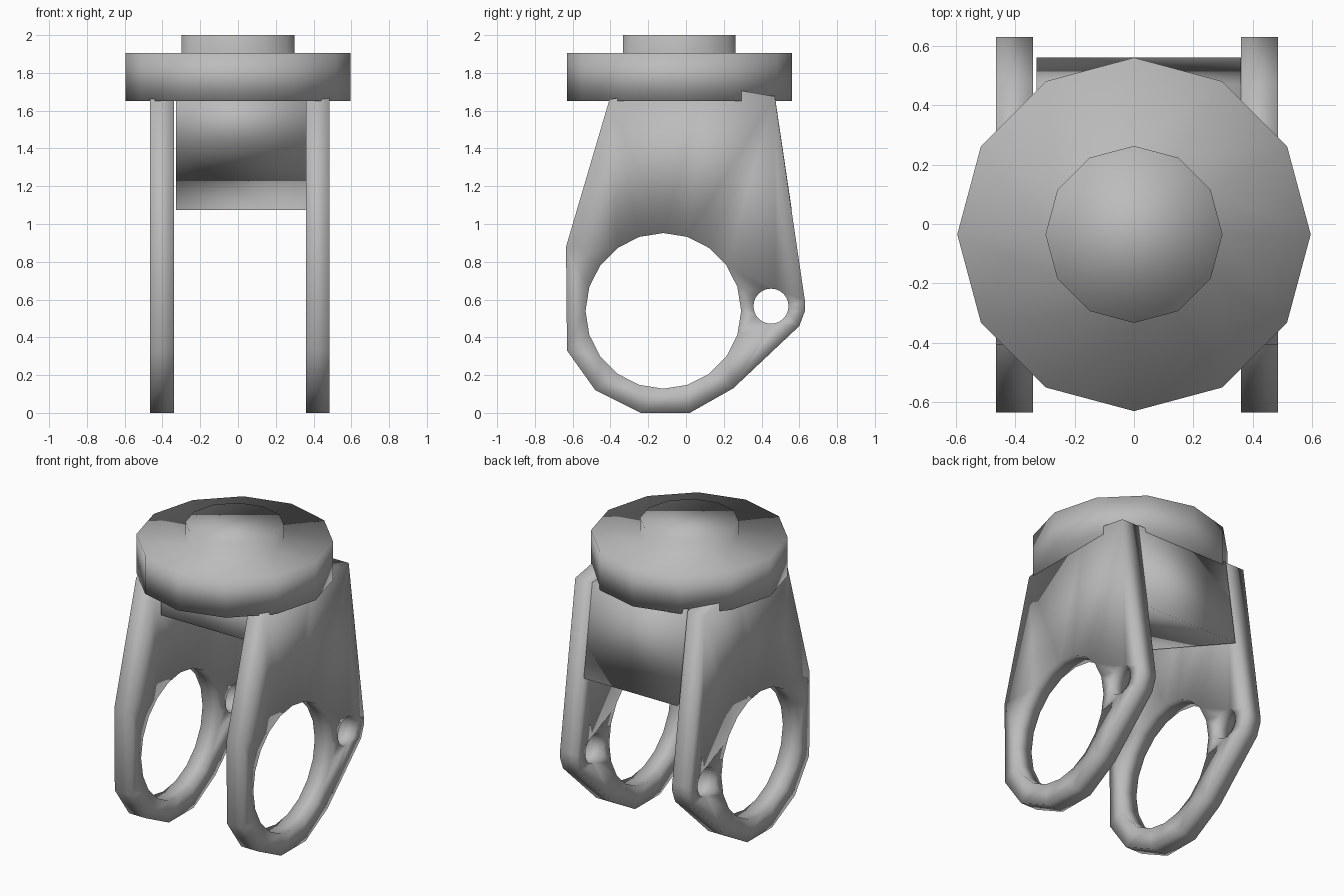
import bpy, bmesh, math

if "Cube" in bpy.data.objects:
    bpy.data.objects.remove(bpy.data.objects["Cube"])

GREY = (0.5, 0.5, 0.5, 1.0)
metal = bpy.data.materials.new("grey metal")
metal.use_nodes = True
metal.diffuse_color = GREY
metal.node_tree.nodes["Principled BSDF"].inputs["Base Color"].default_value = GREY


def finish(name, bm):
    """Turn a bmesh into a smooth shaded object."""
    bmesh.ops.recalc_face_normals(bm, faces=bm.faces)
    for f in bm.faces:
        f.smooth = True
    mesh = bpy.data.meshes.new(name)
    bm.to_mesh(mesh)
    bm.free()
    mesh.materials.append(metal)
    bpy.context.collection.objects.link(bpy.data.objects.new(name, mesh))


def circle(cy, cz, r, n):
    return [(cy + r * math.cos(math.tau * i / n), cz + r * math.sin(math.tau * i / n))
            for i in range(n)]


def slab(name, loops, x0, x1):
    """Fill side outlines (first is the rim, the rest holes) and extrude along x."""
    bm = bmesh.new()
    edges = []
    for loop in loops:
        vs = [bm.verts.new((x0, y, z)) for y, z in loop]
        edges += [bm.edges.new((a, b)) for a, b in zip(vs, vs[1:] + vs[:1])]
    bmesh.ops.triangle_fill(bm, edges=edges, use_beauty=True, normal=(1, 0, 0))
    out = bmesh.ops.extrude_face_region(bm, geom=bm.faces[:], use_keep_orig=True)
    moved = [v for v in out["geom"] if isinstance(v, bmesh.types.BMVert)]
    bmesh.ops.translate(bm, verts=moved, vec=(x1 - x0, 0, 0))
    finish(name, bm)


# Two side plates, each with a large ring hole and a small pin hole
rim = [(-0.405, 1.66), (-0.635, 0.88), (-0.63, 0.33), (-0.48, 0.12), (-0.24, 0.0),
       (0.02, 0.0), (0.25, 0.13), (0.60, 0.46), (0.63, 0.54), (0.63, 0.59),
       (0.47, 1.675), (0.10, 1.74)]
plate = [rim, circle(-0.12, 0.54, 0.412, 20), circle(0.45, 0.565, 0.093, 24)]
slab("right_side_plate", plate, -0.465, -0.34)
slab("left_side_plate", plate, 0.36, 0.485)

# Wedge block joining the plates under the cap
slab("wedge_block", [[(-0.34, 1.42), (0.56, 1.075), (0.47, 1.68), (-0.34, 1.68)]], -0.328, 0.36)

# Stepped twelve-sided cap
bm = bmesh.new()
rings = []
for r, z in [(0.595, 1.65), (0.595, 1.905), (0.298, 1.905), (0.298, 2.0)]:
    rings.append([bm.verts.new((x, y, z)) for x, y in circle(0, -0.035, r, 12)])
for low, high in zip(rings, rings[1:]):
    for i in range(12):
        j = (i + 1) % 12
        bm.faces.new((low[i], low[j], high[j], high[i]))
bm.faces.new(rings[0])
bm.faces.new(rings[-1])
finish("stepped_cap", bm)
